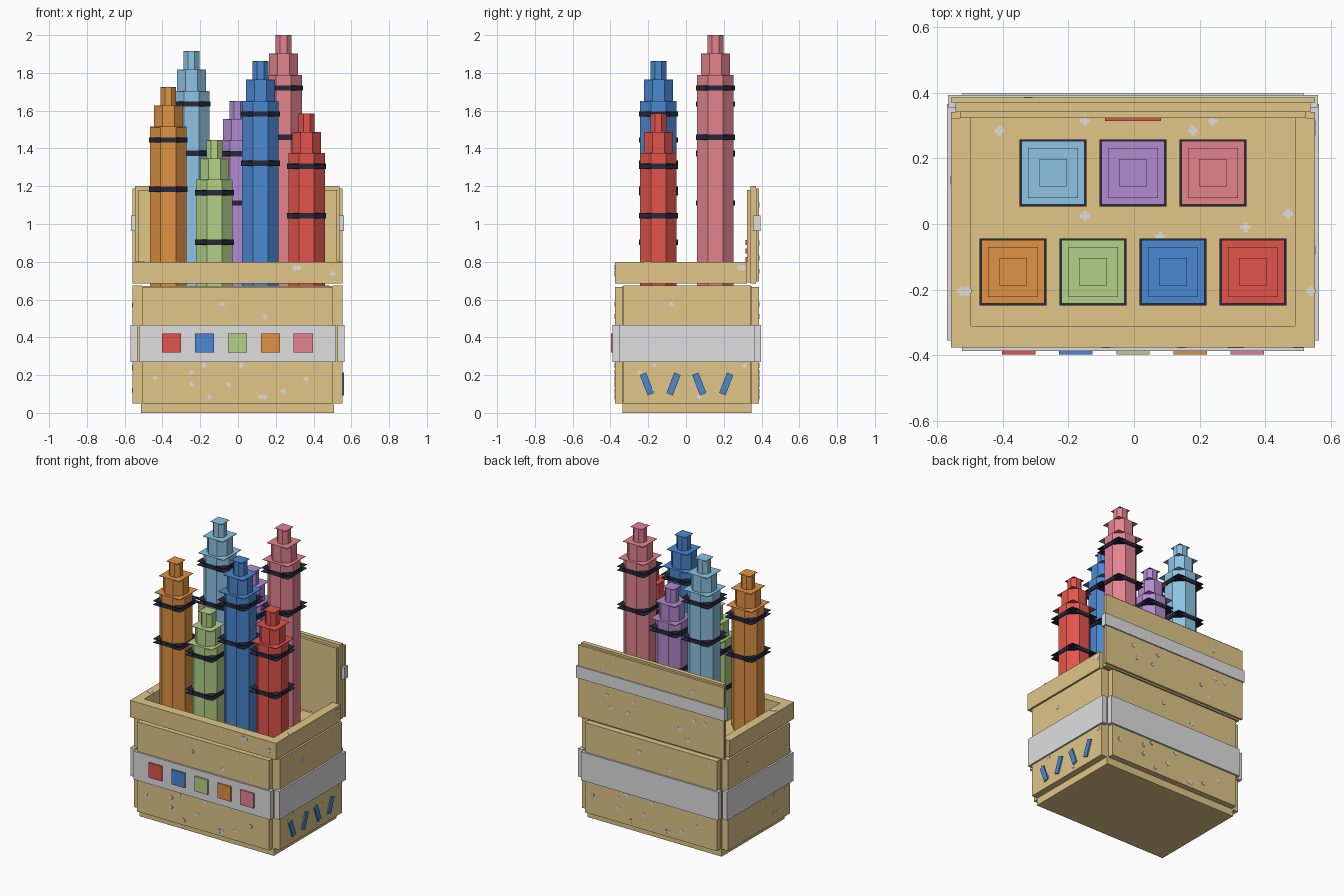
import bpy, bmesh, math, random
from mathutils import Matrix, Vector

if "Cube" in bpy.data.objects:
    bpy.data.objects.remove(bpy.data.objects["Cube"])
random.seed(4)
OX, OY = -0.003, 0.005   # centre of the box body


def linear(c):
    c /= 255
    return c / 12.92 if c <= 0.04045 else ((c + 0.055) / 1.055) ** 2.4


def material(name, *rgb):
    col = [linear(c) for c in rgb] + [1]
    m = bpy.data.materials.new(name)
    m.use_nodes = True
    m.diffuse_color = col
    bsdf = m.node_tree.nodes["Principled BSDF"]
    bsdf.inputs["Base Color"].default_value = col
    bsdf.inputs["Roughness"].default_value = 0.8
    return m


TAN = material("cardboard tan", 224, 198, 137)
GREY = material("pale grey", 223, 223, 224)
DARK = material("dark navy", 38, 40, 58)
COL = {
    "orange": material("orange", 224, 147, 69),
    "light_blue": material("light blue", 142, 196, 227),
    "green": material("green", 180, 209, 136),
    "purple": material("purple", 178, 139, 208),
    "blue": material("blue", 75, 136, 210),
    "pink": material("pink", 227, 132, 143),
    "red": material("red", 225, 85, 76),
}


def add_box(bm, x0, x1, y0, y1, z0, z1):
    size = Matrix.Diagonal((x1 - x0, y1 - y0, z1 - z0, 1))
    mid = Matrix.Translation(((x0 + x1) / 2, (y0 + y1) / 2, (z0 + z1) / 2))
    bmesh.ops.create_cube(bm, size=1, matrix=mid @ size)


def add_octagon(bm, width, z0, z1):
    r = width / 2 / math.cos(math.pi / 8)
    bmesh.ops.create_cone(bm, cap_ends=True, segments=8, radius1=r, radius2=r, depth=z1 - z0,
                          matrix=Matrix.Translation((0, 0, (z0 + z1) / 2)) @ Matrix.Rotation(math.pi / 8, 4, 'Z'))


def add_plate(bm, width, z):
    # thin square plate whose top is at z
    h = width / 2
    add_box(bm, -h, h, -h, h, z - 0.003, z)


def finish(name, bm, mat, loc=(OX, OY, 0)):
    me = bpy.data.meshes.new(name)
    bm.to_mesh(me)
    bm.free()
    me.materials.append(mat)
    ob = bpy.data.objects.new(name, me)
    ob.location = loc
    bpy.context.collection.objects.link(ob)
    return ob


def box(name, mat, *bounds):
    bm = bmesh.new()
    add_box(bm, *bounds)
    return finish(name, bm, mat)


# Box body with raised panels and a band on each side
box("box_core", TAN, -0.511, 0.511, -0.341, 0.341, 0, 0.672)
for side, s in (("front", -1), ("back", 1)):
    ya, yb = sorted((s * 0.335, s * 0.381))
    box(side + "_panel", TAN, -0.502, 0.502, ya, yb, 0.05, 0.667)
    ya, yb = sorted((s * 0.358, s * 0.393))
    box(side + "_band", GREY, -0.522, 0.522, ya, yb, 0.27, 0.465)
for side, s in (("right", -1), ("left", 1)):
    xa, xb = sorted((s * 0.505, s * 0.555))
    box(side + "_panel", TAN, xa, xb, -0.337, 0.337, 0.05, 0.674)
    xa, xb = sorted((s * 0.53, s * 0.567))
    box(side + "_band", GREY, xa, xb, -0.361, 0.361, 0.27, 0.465)
    # Side walls of the rim
    xa, xb = sorted((s * 0.494, s * 0.555))
    box(side + "_rim", TAN, xa, xb, -0.316, 0.318, 0.685, 0.80)
box("front_rim", TAN, -0.555, 0.555, -0.381, -0.316, 0.685, 0.80)

# Open lid standing at the back
box("lid_inner_panel", TAN, -0.527, 0.527, 0.318, 0.336, 0.69, 1.18)
box("lid_core", TAN, -0.541, 0.541, 0.336, 0.366, 0.685, 1.20)
box("lid_outer_panel", TAN, -0.555, 0.555, 0.366, 0.381, 0.695, 1.187)
box("lid_band", GREY, -0.564, 0.564, 0.35, 0.389, 0.962, 1.045)

# Red stripes inside the lid
for i in range(3):
    z = 0.80 + i * 0.045
    box("lid_stripe", COL["red"], -0.085, 0.085, 0.309, 0.319, z, z + 0.026)


# Crayons: octagonal tiers with square caps and two dark rings
def crayon(colour, x, y, top):
    bm = bmesh.new()
    z0 = 0.66
    for width, z1 in ((0.193, top - 0.21), (0.153, top - 0.097), (0.084, top)):
        add_octagon(bm, width, z0, z1 - 0.001)
        add_plate(bm, width, z1)
        z0 = z1 - 0.002
    finish(colour + "_crayon", bm, COL[colour], (x + OX, y + OY, 0))
    bm = bmesh.new()
    for drop in (0.28, 0.541):
        z = top - drop
        add_octagon(bm, 0.205, z - 0.013, z + 0.013)
        add_plate(bm, 0.205, z + 0.014)
        add_plate(bm, 0.205, z - 0.011)
    finish(colour + "_crayon_rings", bm, DARK, (x + OX, y + OY, 0))


STEP = 0.244
for i, (colour, top) in enumerate((("light_blue", 1.915), ("purple", 1.652), ("pink", 2.0))):
    crayon(colour, (i - 1) * STEP, 0.151, top)
for i, (colour, top) in enumerate((("orange", 1.725), ("green", 1.445), ("blue", 1.862), ("red", 1.585))):
    crayon(colour, (i - 1.5) * STEP, -0.151, top)

# Colour swatches on the front band
for i, colour in enumerate(("red", "blue", "green", "orange", "pink")):
    x = (i - 2) * 0.1745
    box(colour + "_swatch", COL[colour], x - 0.051, x + 0.051, -0.4025, -0.393, 0.319, 0.421)

# Slanted strokes on the left side
for i, y in enumerate((-0.207, -0.066, 0.07, 0.213)):
    bm = bmesh.new()
    add_box(bm, -0.005, 0.005, -0.018, 0.018, -0.058, 0.058)
    ob = finish("blue_stroke", bm, COL["blue"], (0.5555, y, 0.153))
    ob.rotation_euler.x = math.radians(21 if i % 2 == 0 else -21)


# Small pale plus-shaped flecks; u and v are the in-plane axes
def flecks(name, spots, place, size=0.026):
    bm = bmesh.new()
    for a, b in spots:
        c, u, v = place(a, b)
        n = u.cross(v)
        frame = Matrix((u, v, n)).transposed().to_4x4()
        for p, q in ((size, size * 0.4), (size * 0.4, size)):
            bmesh.ops.create_cube(bm, size=1, matrix=Matrix.Translation(c) @ frame @ Matrix.Diagonal((p, q, 0.004, 1)))
    finish(name, bm, GREY, (0, 0, 0))


X, Y, Z = Vector((1, 0, 0)), Vector((0, 1, 0)), Vector((0, 0, 1))


def facing_y(y):
    return lambda a, b: (Vector((a, y, b)), X, Z)


def facing_x(x):
    return lambda a, b: (Vector((x, a, b)), Y, Z)


def facing_z(z):
    return lambda a, b: (Vector((a, b, z)), X, Y)


front = [(-0.44, 0.185), (-0.245, 0.215), (-0.18, 0.25), (-0.245, 0.15), (0.015, 0.25), (-0.05, 0.15),
         (-0.15, 0.085), (0.12, 0.085), (0.14, 0.085), (0.24, 0.115), (0.36, 0.18), (-0.085, 0.575), (0.145, 0.51)]
flecks("front_flecks", front, facing_y(-0.376))
flecks("front_rim_flecks", [(0.30, 0.768), (0.32, 0.768), (0.5, 0.737)], facing_y(-0.376), 0.03)
flecks("left_flecks", [(-0.08, 0.575), (-0.245, 0.215), (-0.17, 0.255), (-0.18, 0.12), (0.31, 0.25), (0.07, 0.085)],
       facing_x(0.552))
flecks("left_rim_flecks", [(0.285, 0.768), (0.30, 0.768)], facing_x(0.552), 0.03)
flecks("right_flecks", [(random.uniform(-0.3, 0.3), random.choice((0.12, 0.2, 0.24, 0.57))) for i in range(6)],
       facing_x(-0.558))
flecks("back_flecks", [(-x, z) for x, z in front], facing_y(0.386))
flecks("lid_flecks", [(random.uniform(-0.5, 0.5), random.choice((0.75, 0.82, 0.9, 1.1))) for i in range(10)],
       facing_y(0.386))
flecks("floor_flecks", [(-0.41, 0.285), (-0.15, 0.315), (0.18, 0.285), (0.24, 0.315), (-0.15, 0.025),
                        (0.34, -0.01), (0.47, 0.03), (0.08, -0.04)], facing_z(0.672), 0.03)
flecks("rim_flecks", [(-0.525, -0.205), (-0.51, -0.205), (0.54, -0.205)], facing_z(0.80), 0.03)
